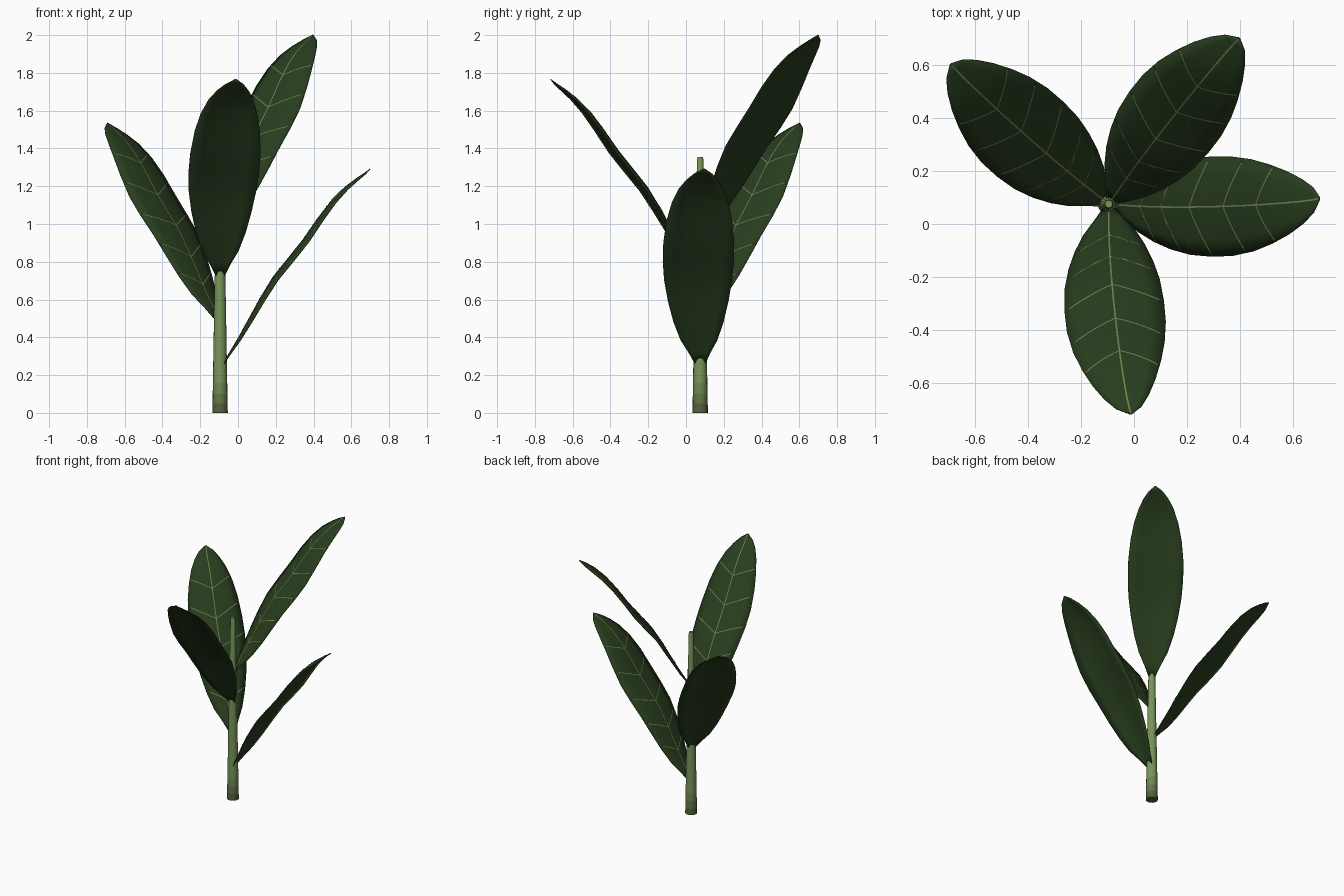
import bpy, bmesh, math
from mathutils import Vector

if "Cube" in bpy.data.objects:
    bpy.data.objects.remove(bpy.data.objects["Cube"])

STEM = Vector((-0.095, 0.075, 0))


def material(name, rgb):
    m = bpy.data.materials.new(name)
    m.diffuse_color = (*rgb, 1)
    m.use_nodes = True
    m.node_tree.nodes["Principled BSDF"].inputs["Base Color"].default_value = m.diffuse_color
    return m


leaf_green = material("dark leaf green", (0.021, 0.047, 0.013))
vein_green = material("pale vein green", (0.17, 0.22, 0.08))
stem_green = material("stem green", (0.19, 0.30, 0.10))
stem_upper = material("stem olive green", (0.16, 0.245, 0.083))
stem_mid = material("stem olive", (0.125, 0.18, 0.063))
stem_base = material("stem base brown green", (0.09, 0.118, 0.044))


def add_object(name, mesh, mats):
    ob = bpy.data.objects.new(name, mesh)
    bpy.context.collection.objects.link(ob)
    for m in mats:
        mesh.materials.append(m)
    return ob


# Stem: tapered round rod, darker toward the foot
def build_stem(sides=16):
    rings = [(0, .041), (.05, .040), (.10, .039), (.16, .038), (.45, .033),
             (.9, .025), (1.34, .017), (1.355, .014)]
    bm = bmesh.new()
    loops = []
    for z, r in rings:
        loops.append([bm.verts.new(STEM + Vector((r * math.cos(k * math.tau / sides),
                                                  r * math.sin(k * math.tau / sides), z)))
                      for k in range(sides)])
    for a, b in zip(loops, loops[1:]):
        for k in range(sides):
            j = (k + 1) % sides
            f = bm.faces.new((a[k], a[j], b[j], b[k]))
            f.smooth = True
    bm.faces.new(loops[0][::-1])
    bm.faces.new(loops[-1])
    for f in bm.faces:
        z = f.calc_center_median().z
        f.material_index = 3 if z < .05 else 2 if z < .10 else 1 if z < .16 else 0
    me = bpy.data.meshes.new("stem")
    bm.to_mesh(me)
    bm.free()
    add_object("stem", me, [stem_green, stem_upper, stem_mid, stem_base])


# Leaf rows from base to tip: distance from stem, height, half width
ROWS = [(.01, 0, .022), (.05, .07, .056), (.095, .145, .098), (.15, .245, .133),
        (.21, .355, .160), (.28, .47, .180), (.36, .57, .188), (.44, .67, .187),
        (.52, .785, .173), (.59, .875, .150), (.66, .945, .119), (.72, .99, .084),
        (.765, 1.02, .048), (.795, 1.042, .004)]
LAST = len(ROWS) - 1


def leaf_point(u, s, angle, base, bow, lift=0.0):
    """Point at row u, side s (-1..1), lifted off the upper face."""
    i = min(int(u), LAST - 1)
    r, z, w = (a + (b - a) * (u - i) for a, b in zip(ROWS[i], ROWS[i + 1]))
    n = lift - .03 * s * s * w / .19            # edges droop a little
    r, z = r - .8 * n, z + .6 * n
    side = s * w + bow * math.sin(math.pi * u / LAST)
    c, sn = math.cos(angle), math.sin(angle)
    return STEM + Vector((r * c - side * sn, r * sn + side * c, base + z))


def build_leaf(name, degrees, base, bow):
    ang = math.radians(degrees)

    # blade
    bm = bmesh.new()
    cols = [-1, -.67, -.33, 0, .33, .67, 1]
    grid = [[bm.verts.new(leaf_point(u, s, ang, base, bow)) for s in cols]
            for u in range(len(ROWS))]
    for a, b in zip(grid, grid[1:]):
        for k in range(len(cols) - 1):
            f = bm.faces.new((a[k], b[k], b[k + 1], a[k + 1]))
            f.smooth = True
    me = bpy.data.meshes.new(name)
    bm.to_mesh(me)
    bm.free()
    ob = add_object(name, me, [leaf_green])
    mod = ob.modifiers.new("thickness", "SOLIDIFY")
    mod.thickness = .003
    mod.offset = 0

    # midrib and paired side veins as thin ribbons on the upper face
    paths = [([(u, 0) for u in range(len(ROWS))], .003)]
    for start in (2.4, 3.8, 5.3, 6.9, 8.5):
        for side in (-1, 1):
            paths.append(([(start + .75 * k / 6, side * .97 * k / 6)
                           for k in range(7)], .0025))
    bm = bmesh.new()
    up = Vector((-.8 * math.cos(ang), -.8 * math.sin(ang), .6))
    for path, half in paths:
        pts = [leaf_point(u, s, ang, base, bow, .0035) for u, s in path]
        prev = None
        for i, p in enumerate(pts):
            along = pts[min(i + 1, len(pts) - 1)] - pts[max(i - 1, 0)]
            across = up.cross(along).normalized() * half
            pair = (bm.verts.new(p - across), bm.verts.new(p + across))
            if prev:
                bm.faces.new((prev[1], prev[0], pair[0], pair[1]))
            prev = pair
    bm.normal_update()
    for f in bm.faces:
        if f.normal.dot(up) < 0:
            f.normal_flip()
    vm = bpy.data.meshes.new(name + "_veins")
    bm.to_mesh(vm)
    bm.free()
    add_object(name + "_veins", vm, [vein_green])


build_stem()
# Four leaves spiral up the stem, bowing to alternate sides
for name, deg, z, bow in (("leaf_right", 1.5, .25, -.02),
                          ("leaf_back_left", 138.5, .492, .013),
                          ("leaf_front", 276, .724, -.02),
                          ("leaf_back_right", 51.8, .958, .013)):
    build_leaf(name, deg, z, bow)
